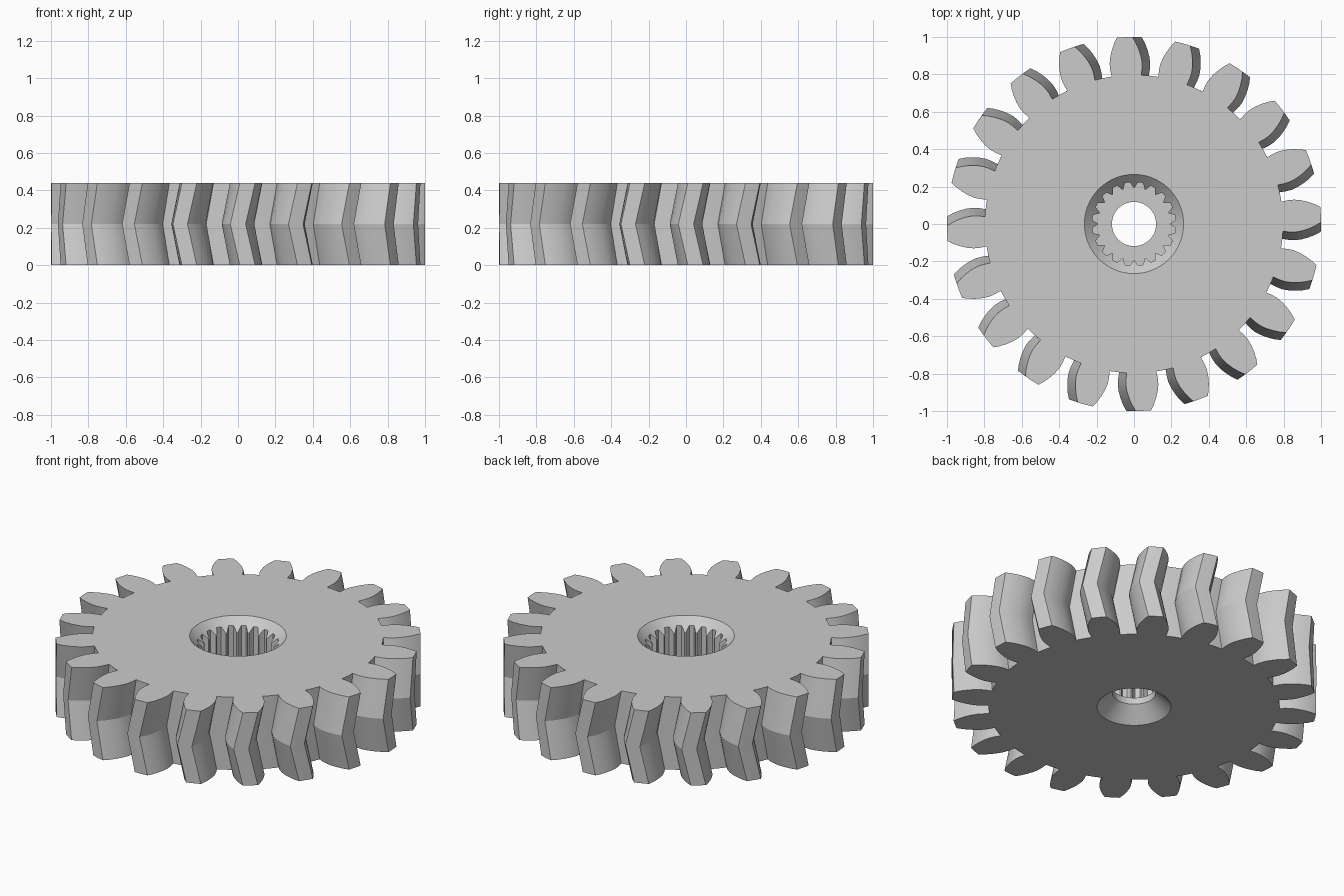
import bpy, bmesh, math

cube = bpy.data.objects.get("Cube")
if cube:
    bpy.data.objects.remove(cube, do_unlink=True)

TEETH = 20
PITCH = math.tau / TEETH
HEIGHT = 0.44
TWIST = math.radians(2.9)
RIM, LIP, LEDGE = 0.265, 0.118, 0.125

# Tooth flank: (radius, half width), from root to tip
FLANK = [(0.797, 0.079), (0.83, 0.085), (0.865, 0.087), (0.90, 0.082),
         (0.935, 0.072), (0.97, 0.058), (1.0, 0.041)]
right = [(r, -w / r) for r, w in FLANK]
left = [(r, -a) for r, a in reversed(right)]
TOOTH = [(FLANK[0][0], -PITCH / 2)] + right + [(1.0, 0.0)] + left
STEPS = len(TOOTH)


def spline_radius(k):
    """Radius of the splined bore at one step of a pitch."""
    t = abs(k - STEPS / 2) / (STEPS / 2)
    return 0.194 + 0.03 * min(max((t - 0.12) / 0.5, 0), 1)


bm = bmesh.new()


def ring(profile, height, turn=0.0):
    """Repeat a one-pitch (radius, angle) profile around z."""
    verts = []
    for i in range(TEETH):
        for r, a in profile:
            a += i * PITCH + turn
            verts.append(bm.verts.new((r * math.cos(a), r * math.sin(a), height(r))))
    return verts


def hub_ring(radius, height, turn=0.0):
    profile = [(radius(k), (k / STEPS - 0.5) * PITCH) for k in range(STEPS)]
    return ring(profile, height, turn)


def bridge(a, b):
    n = len(a)
    for i in range(n):
        j = (i + 1) % n
        bm.faces.new((a[i], a[j], b[j], b[i]))


def cap(outer, inner):
    """Flat end face, one polygon per tooth."""
    n = len(outer)
    for i in range(TEETH):
        ids = [(i * STEPS + k) % n for k in range(STEPS + 1)]
        bm.faces.new([outer[k] for k in ids] + [inner[k] for k in reversed(ids)])


# Herringbone teeth
bottom = ring(TOOTH, lambda r: 0, TWIST)
middle = ring(TOOTH, lambda r: HEIGHT / 2)
top = ring(TOOTH, lambda r: HEIGHT, TWIST)
bridge(bottom, middle)
bridge(middle, top)

# Bore: countersink, splined socket, ledge, through hole, lower countersink
bore = [
    hub_ring(lambda k: RIM, lambda r: HEIGHT),
    hub_ring(spline_radius, lambda r: HEIGHT - (RIM - r)),
    hub_ring(spline_radius, lambda r: LEDGE),
    hub_ring(lambda k: LIP, lambda r: LEDGE),
    hub_ring(lambda k: LIP, lambda r: 0.085),
    hub_ring(lambda k: 0.203, lambda r: 0),
]
for upper, lower in zip(bore, bore[1:]):
    bridge(upper, lower)

# End faces
cap(top, bore[0])
cap(bottom, bore[-1])
bmesh.ops.recalc_face_normals(bm, faces=bm.faces)

mesh = bpy.data.meshes.new("herringbone_gear")
bm.to_mesh(mesh)
bm.free()
gear = bpy.data.objects.new("herringbone_gear", mesh)
bpy.context.collection.objects.link(gear)

# Plain grey metal
grey = bpy.data.materials.new("light_grey")
grey.use_nodes = True
colour = (0.6, 0.6, 0.6, 1)
grey.diffuse_color = colour
grey.node_tree.nodes["Principled BSDF"].inputs["Base Color"].default_value = colour
mesh.materials.append(grey)

bpy.ops.object.select_all(action="DESELECT")
gear.select_set(True)
bpy.context.view_layer.objects.active = gear
bpy.ops.object.shade_smooth_by_angle(angle=math.radians(18))
